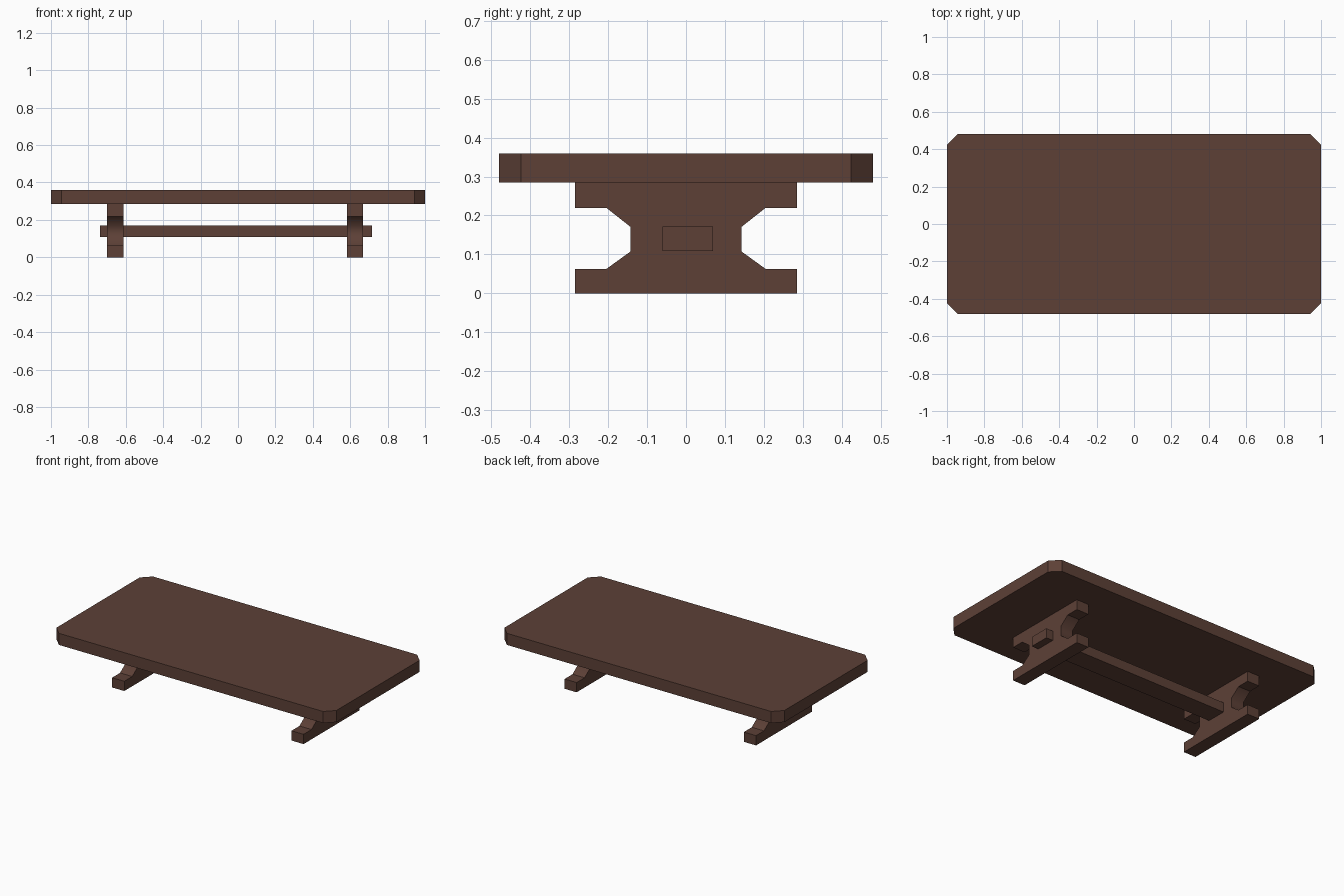
import bpy, bmesh

if "Cube" in bpy.data.objects:
    bpy.data.objects.remove(bpy.data.objects["Cube"])

wood = bpy.data.materials.new("dark brown wood")
wood.diffuse_color = (0.109, 0.0513, 0.0375, 1)
wood.use_nodes = True
wood.node_tree.nodes["Principled BSDF"].inputs["Base Color"].default_value = wood.diffuse_color


def extrude(name, outline, vec, smooth_rule=None):
    """Extrude a closed 3D outline along vec; rule picks smooth side faces."""
    bm = bmesh.new()
    face = bm.faces.new([bm.verts.new(p) for p in outline])
    res = bmesh.ops.extrude_face_region(bm, geom=[face], use_keep_orig=True)
    moved = [g for g in res["geom"] if isinstance(g, bmesh.types.BMVert)]
    bmesh.ops.translate(bm, verts=moved, vec=vec)
    bmesh.ops.recalc_face_normals(bm, faces=bm.faces[:])
    if smooth_rule:
        for f in bm.faces:
            f.smooth = smooth_rule(f)
        for e in bm.edges:
            e.smooth = all(f.smooth for f in e.link_faces)
    me = bpy.data.meshes.new(name)
    bm.to_mesh(me)
    bm.free()
    me.materials.append(wood)
    ob = bpy.data.objects.new(name, me)
    bpy.context.collection.objects.link(ob)
    return ob


# Tabletop: slab with clipped corners
c = 0.056
quarter = [(1 - c, 0.48), (1, 0.48 - c)]
right = quarter + [(x, -y) for x, y in reversed(quarter)]
outline = right + [(-x, y) for x, y in reversed(right)]
extrude("tabletop", [(x, y, 0.284) for x, y in outline], (0, 0, 0.075))

# Trestle legs: waisted profile with softly shaded side notches
side = [(0.285, 0), (0.285, 0.063), (0.204, 0.063), (0.143, 0.107),
        (0.143, 0.171), (0.204, 0.219), (0.285, 0.219), (0.285, 0.284)]
profile = side + [(-y, z) for y, z in reversed(side)]


def in_notch(f):
    return all(abs(v.co.y) < 0.21 for v in f.verts)


for name, x0, x1 in (("left_trestle", -0.70, -0.613), ("right_trestle", 0.582, 0.668)):
    extrude(name, [(x0, y, z) for y, z in profile], (x1 - x0, 0, 0), in_notch)

# Stretcher beam passing through both trestles
beam = [(-0.06, 0.109), (0.07, 0.109), (0.07, 0.171), (-0.06, 0.171)]
extrude("stretcher", [(-0.738, y, z) for y, z in beam], (1.454, 0, 0))
